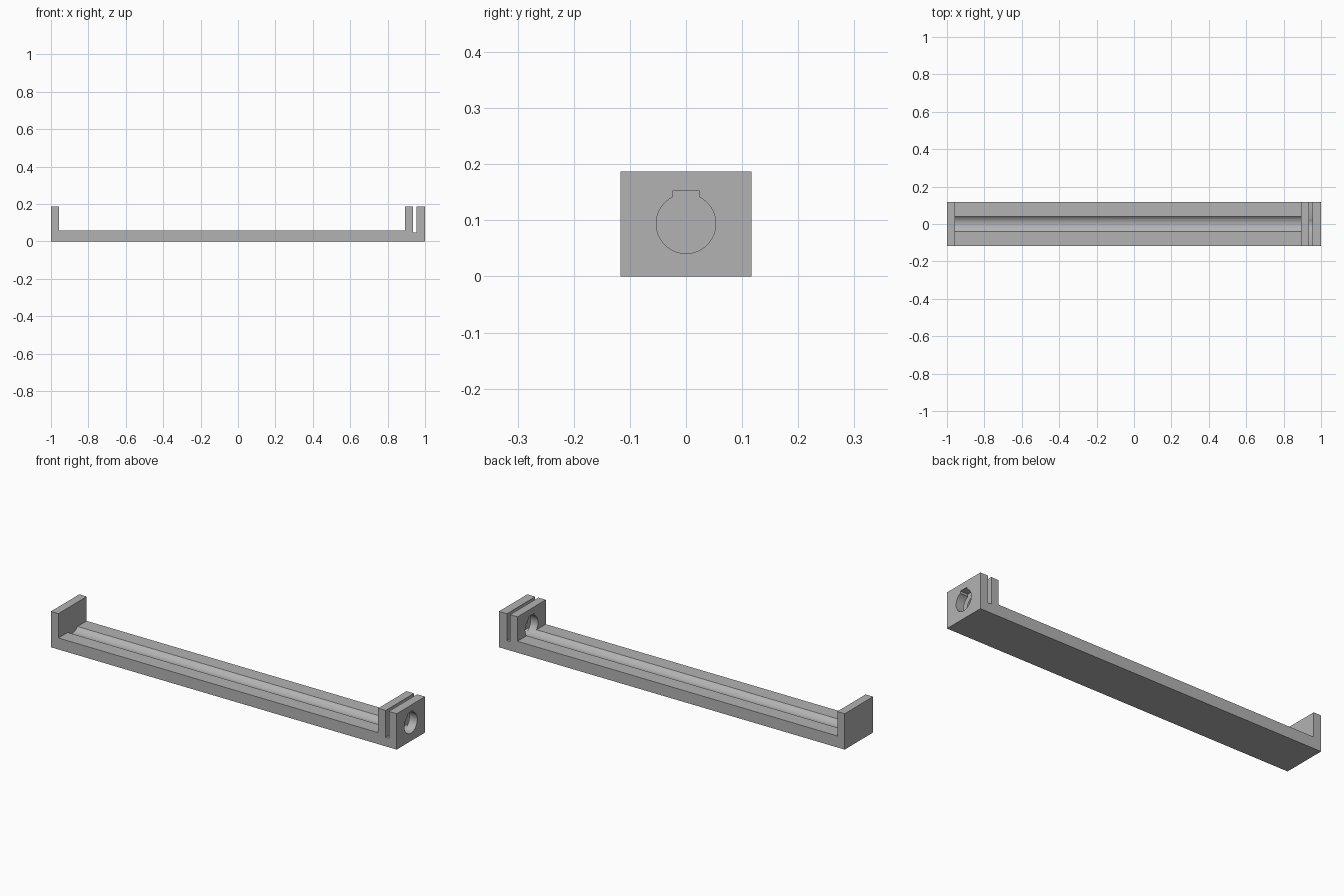
import bpy, bmesh, math

cube = bpy.data.objects.get("Cube")
if cube:
    bpy.data.objects.remove(cube, do_unlink=True)

HALF_DEPTH = 0.117
BORE_Z, BORE_R = 0.094, 0.053
KEY_HALF, KEY_TOP = 0.0235, 0.153

grey = bpy.data.materials.new("plain grey")
grey.use_nodes = True
colour = (0.45, 0.45, 0.45, 1)
grey.diffuse_color = colour
grey.node_tree.nodes["Principled BSDF"].inputs["Base Color"].default_value = colour


def prism(name, points, offset):
    """Extrude a closed outline of 3D points by an offset vector."""
    bm = bmesh.new()
    face = bm.faces.new([bm.verts.new(p) for p in points])
    ext = bmesh.ops.extrude_face_region(bm, geom=[face])
    moved = [v for v in ext["geom"] if isinstance(v, bmesh.types.BMVert)]
    bmesh.ops.translate(bm, verts=moved, vec=offset)
    bmesh.ops.recalc_face_normals(bm, faces=bm.faces)
    mesh = bpy.data.meshes.new(name)
    bm.to_mesh(mesh)
    bm.free()
    mesh.materials.append(grey)
    obj = bpy.data.objects.new(name, mesh)
    bpy.context.collection.objects.link(obj)
    return obj


# Long base with end wall, slotted bearing block
TOP, DECK, SLOT = 0.1875, 0.06, 0.047
outline = [(-1, 0), (1, 0), (1, TOP), (0.954, TOP), (0.954, SLOT),
           (0.936, SLOT), (0.936, TOP), (0.893, TOP), (0.893, DECK),
           (-0.957, DECK), (-0.957, TOP), (-1, TOP)]
body = prism("rail_body", [(x, -HALF_DEPTH, z) for x, z in outline],
             (0, 2 * HALF_DEPTH, 0))

# Keyed bore: a circle, open at the top into a square keyway
gap = math.asin(KEY_HALF / BORE_R)
start, sweep, steps = math.pi / 2 + gap, 2 * (math.pi - gap), 72
section = []
for i in range(steps + 1):
    a = start + sweep * i / steps
    section.append((BORE_R * math.cos(a), BORE_Z + BORE_R * math.sin(a)))
section += [(KEY_HALF, KEY_TOP), (-KEY_HALF, KEY_TOP)]
cutter = prism("bore_cutter", [(-0.957, y, z) for y, z in section], (2.1, 0, 0))
cutter.hide_render = True

# Cut the bore through the block and the groove along the base
cut = body.modifiers.new("keyed_bore", "BOOLEAN")
cut.operation = "DIFFERENCE"
cut.solver = "EXACT"
cut.object = cutter
bpy.ops.object.select_all(action="DESELECT")
body.select_set(True)
bpy.context.view_layer.objects.active = body
bpy.ops.object.modifier_apply(modifier=cut.name)
bpy.data.objects.remove(cutter, do_unlink=True)
bpy.ops.object.shade_smooth_by_angle(angle=math.radians(30))
